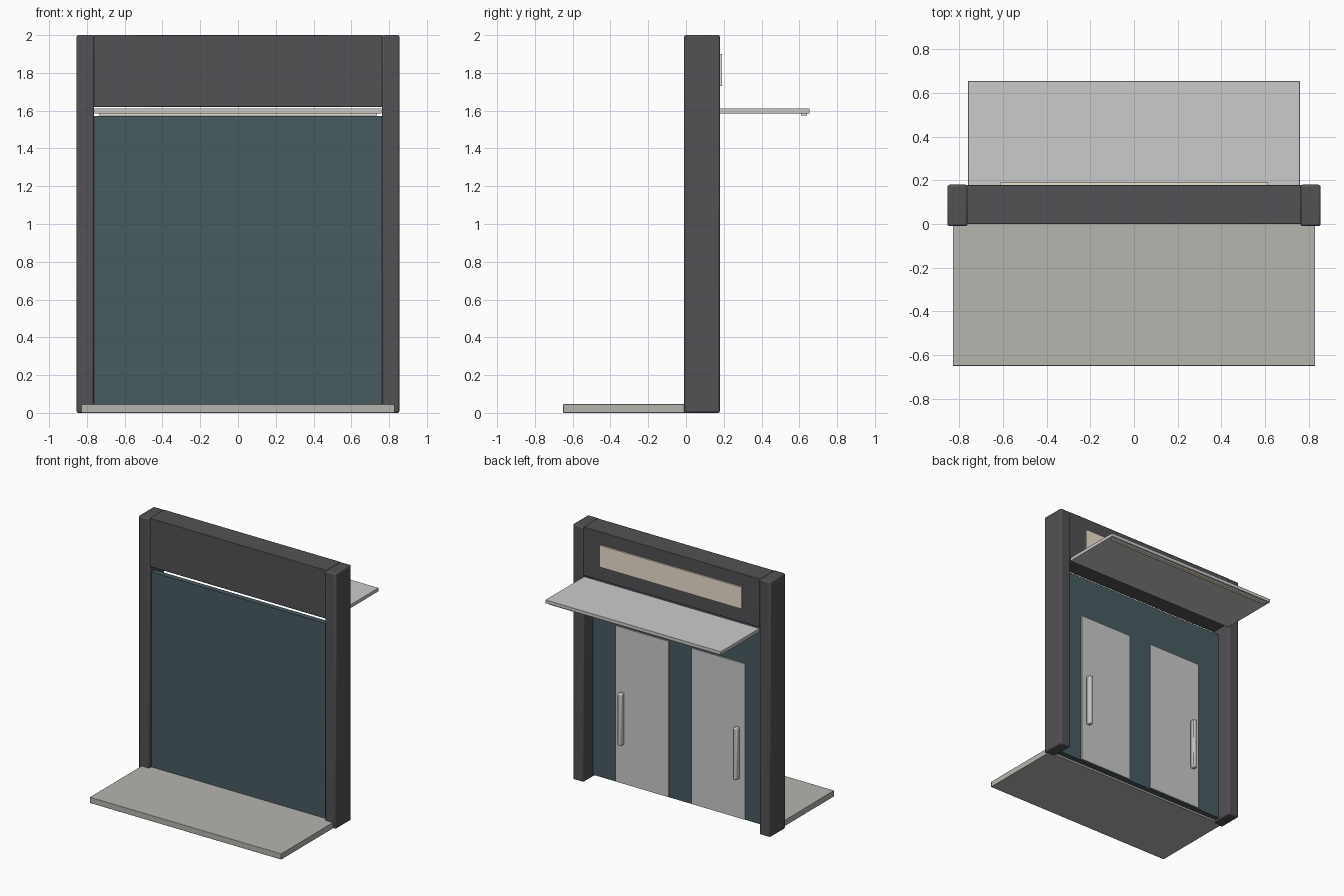
import bpy, bmesh

if "Cube" in bpy.data.objects:
    bpy.data.objects.remove(bpy.data.objects["Cube"])


def material(name, rgb):
    m = bpy.data.materials.new(name)
    m.diffuse_color = (*rgb, 1)
    m.use_nodes = True
    m.node_tree.nodes["Principled BSDF"].inputs["Base Color"].default_value = m.diffuse_color
    return m


FRAME = material("dark_frame", (0.085, 0.085, 0.09))
PANEL = material("teal_panel", (0.065, 0.105, 0.12))
STEEL = material("steel", (0.55, 0.55, 0.55))
STONE = material("stone", (0.47, 0.46, 0.43))
LIGHT = material("warm_light", (0.85, 0.76, 0.62))


def box(name, x, y, z, mat, bevel=0.0, segments=2):
    """Box given by its (min, max) range on each axis."""
    bm = bmesh.new()
    bmesh.ops.create_cube(bm, size=1)
    for v in bm.verts:
        v.co = [r[0] if c < 0 else r[1] for c, r in zip(v.co, (x, y, z))]
    mesh = bpy.data.meshes.new(name)
    bm.to_mesh(mesh)
    bm.free()
    ob = bpy.data.objects.new(name, mesh)
    bpy.context.collection.objects.link(ob)
    mesh.materials.append(mat)
    if bevel:
        mod = ob.modifiers.new("edge", 'BEVEL')
        mod.width = bevel
        mod.segments = segments
    bpy.ops.object.select_all(action='DESELECT')
    ob.select_set(True)
    bpy.context.view_layer.objects.active = ob
    bpy.ops.object.shade_smooth_by_angle()
    return ob


# Frame: header beam and door slab
box("header_beam", (-0.765, 0.765), (0.0, 0.178), (1.62, 2.0), FRAME, 0.004)
box("door_slab", (-0.765, 0.765), (0.02, 0.062), (0.015, 1.572), PANEL)

# Front step
box("front_step", (-0.83, 0.83), (-0.65, 0.02), (0.0, 0.046), STONE, 0.003)

# Rear canopy with light strip beneath its outer edge
box("canopy", (-0.76, 0.76), (0.175, 0.655), (1.585, 1.612), STEEL, 0.002)
box("canopy_light", (-0.735, 0.735), (0.61, 0.64), (1.575, 1.587), LIGHT)

# Lit panel on the header
box("header_light", (-0.615, 0.615), (0.17, 0.19), (1.73, 1.9), LIGHT)

# Posts, door insets and handles, one on each side
for side, s in (("left", -1), ("right", 1)):
    def span(a, b):
        return tuple(sorted((s * a, s * b)))
    box(f"{side}_post", span(0.762, 0.855), (-0.01, 0.18), (0.0, 2.0), FRAME, 0.01)
    box(f"{side}_door_inset", span(0.10, 0.56), (0.055, 0.072), (0.02, 1.24), STEEL)
    box(f"{side}_handle", span(0.483, 0.518), (0.07, 0.112), (0.33, 0.735), STEEL, 0.008)
